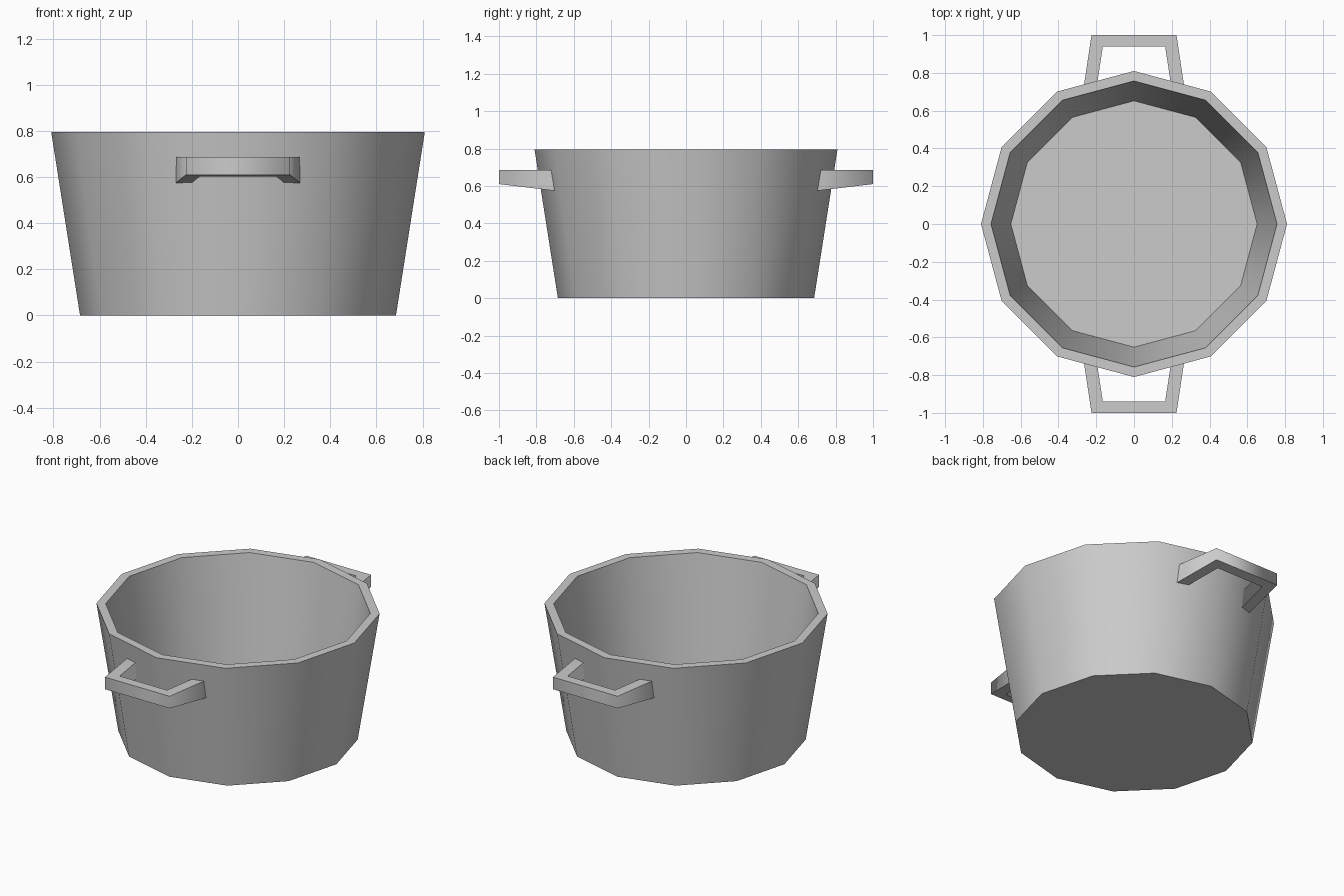
import bpy, bmesh, math

cube = bpy.data.objects.get("Cube")
if cube:
    bpy.data.objects.remove(cube, do_unlink=True)

metal = bpy.data.materials.new("grey_metal")
metal.use_nodes = True
GREY = (0.6, 0.6, 0.6, 1)
metal.diffuse_color = GREY
metal.node_tree.nodes["Principled BSDF"].inputs["Base Color"].default_value = GREY


def finish(name, bm, smooth_degrees):
    bmesh.ops.recalc_face_normals(bm, faces=bm.faces)
    mesh = bpy.data.meshes.new(name)
    bm.to_mesh(mesh)
    bm.free()
    mesh.materials.append(metal)
    obj = bpy.data.objects.new(name, mesh)
    bpy.context.collection.objects.link(obj)
    bpy.ops.object.select_all(action="DESELECT")
    obj.select_set(True)
    bpy.context.view_layer.objects.active = obj
    bpy.ops.object.shade_smooth_by_angle(angle=math.radians(smooth_degrees))


# Pot body: a twelve-sided profile of radius and height, outside then inside
SIDES = 12
PROFILE = [(0.685, 0), (0.81, 0.796), (0.757, 0.796), (0.652, 0.05)]
bm = bmesh.new()
rings = []
for r, z in PROFILE:
    angles = [2 * math.pi * i / SIDES for i in range(SIDES)]
    rings.append([bm.verts.new((r * math.cos(a), r * math.sin(a), z)) for a in angles])
for low, high in zip(rings, rings[1:]):
    for i in range(SIDES):
        j = (i + 1) % SIDES
        bm.faces.new((low[i], low[j], high[j], high[i]))
bm.faces.new(rings[0])
bm.faces.new(rings[-1])
finish("pot_body", bm, 40)

# Handles: bent bars with a flat top and an underside that drops towards the wall
OUTER = [(0.27, 0.70), (0.225, 1.0), (-0.225, 1.0), (-0.27, 0.70)]
INNER = [(0.20, 0.71), (0.165, 0.94), (-0.165, 0.94), (-0.20, 0.71)]


def handle(name, side):
    bm = bmesh.new()
    sections = []
    for outer, inner in zip(OUTER, INNER):
        top = [bm.verts.new((x, side * y, 0.686)) for x, y in (outer, inner)]
        under = [bm.verts.new((x, side * y, 0.61 - 0.12 * (1 - y))) for x, y in (inner, outer)]
        sections.append(top + under)
    for a, b in zip(sections, sections[1:]):
        for i in range(4):
            j = (i + 1) % 4
            bm.faces.new((a[i], a[j], b[j], b[i]))
    bm.faces.new(sections[0])
    bm.faces.new(sections[-1])
    # The bends shade smoothly while the long edges stay sharp
    finish(name, bm, 82.5)


handle("front_handle", -1)
handle("back_handle", 1)
